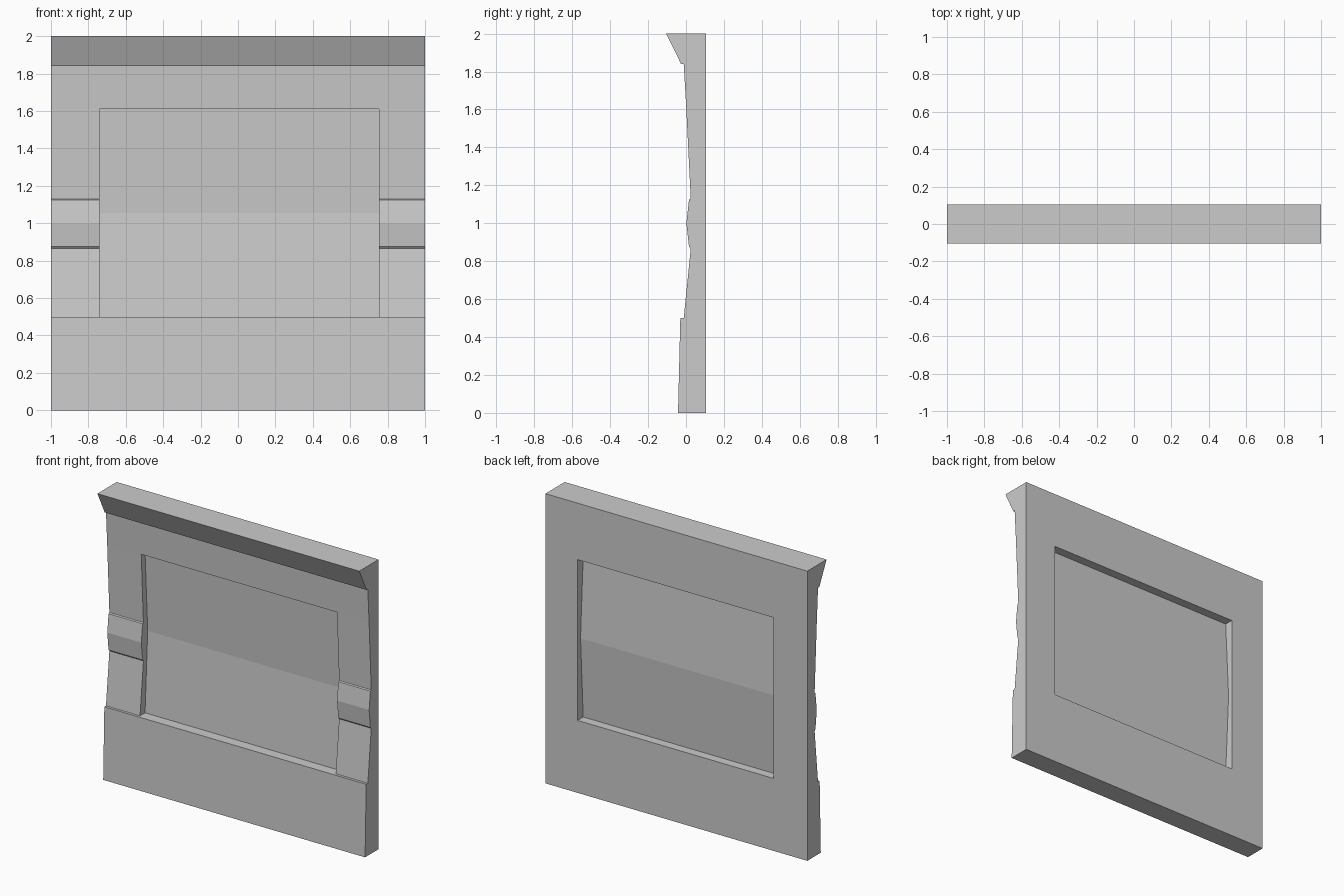
import bpy, bmesh

if "Cube" in bpy.data.objects:
    bpy.data.objects.remove(bpy.data.objects["Cube"])

XL, XR = -0.74, 0.755      # window opening sides
Z0, Z1 = 0.5, 1.61         # window opening bottom and top
BACK = 0.105


def finish(bm, name):
    bmesh.ops.remove_doubles(bm, verts=bm.verts, dist=1e-5)
    bmesh.ops.recalc_face_normals(bm, faces=bm.faces)
    me = bpy.data.meshes.new(name)
    bm.to_mesh(me)
    bm.free()
    ob = bpy.data.objects.new(name, me)
    bpy.context.collection.objects.link(ob)
    return ob


def strip(bm, a, b, x0, x1):
    """Quad between two (y, z) profile points, spanning x0..x1."""
    pts = [(x0, *a), (x1, *a), (x1, *b), (x0, *b)]
    bm.faces.new([bm.verts.new(p) for p in pts])


def cap(bm, profile, x):
    bm.faces.new([bm.verts.new((x, y, z)) for y, z in profile])


# Front profile (y, z): plinth, window band with side ribs, header, cornice
y_head = 0.025 - 0.035 * (Z1 - 1.125) / (1.84 - 1.125)
plinth = [(-0.042, 0), (-0.03, Z0)]
jamb = [(-0.03, Z0), (-0.012, Z0), (0.025, 0.865), (0.016, 0.875), (0.002, 1.0),
        (0.016, 1.125), (0.025, 1.13), (y_head, Z1)]
header = [(y_head, Z1), (-0.012, 1.84), (-0.026, 1.84), (-0.105, 2)]

# Wall panel
bm = bmesh.new()
bottom, sill, head, top = (BACK, 0), (BACK, Z0), (BACK, Z1), (BACK, 2)
for run in ([sill, bottom] + plinth, header + [top, head]):
    for a, b in zip(run, run[1:]):
        strip(bm, a, b, -1, 1)
for x0, x1 in ((-1, XL), (XR, 1)):
    for a, b in zip(jamb, jamb[1:]):
        strip(bm, a, b, x0, x1)
    strip(bm, sill, head, x0, x1)
# Opening sill and head
strip(bm, jamb[0], sill, XL, XR)
strip(bm, jamb[-1], head, XL, XR)
# Opening sides and panel ends
for x in (XL, XR):
    cap(bm, jamb + [head, sill], x)
for x in (-1, 1):
    cap(bm, plinth + jamb[1:] + header[1:] + [top, bottom], x)
finish(bm, "wall_panel")

# Window pane, folded towards the back
bm = bmesh.new()
pane = [(0.043, Z0), (0.072, 1.055), (0.043, Z1)]
for a, b in zip(pane, pane[1:]):
    strip(bm, a, b, XL, XR)
finish(bm, "window_pane")
